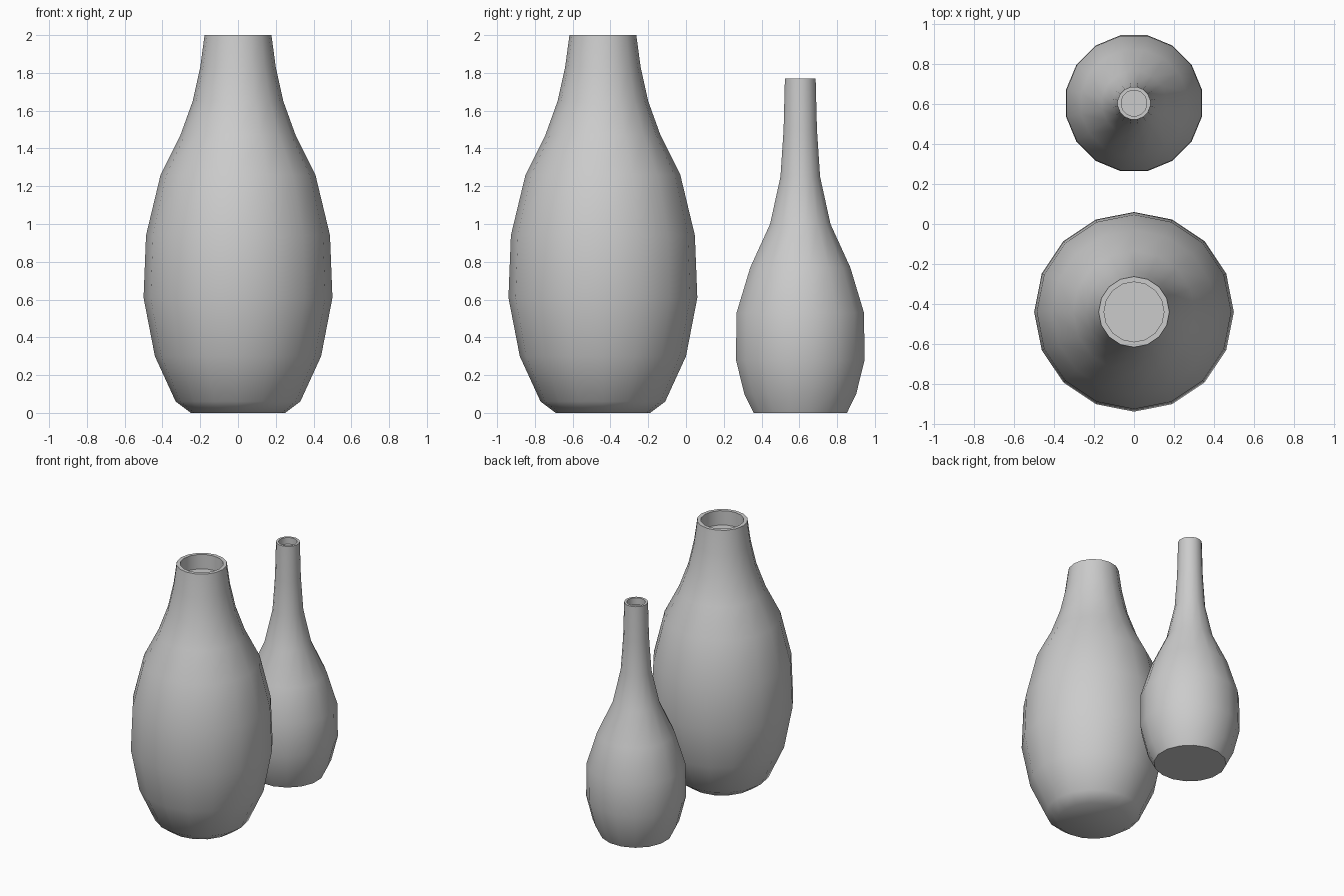
import bpy, bmesh
from math import pi, cos, sin, radians

if "Cube" in bpy.data.objects:
    bpy.data.objects.remove(bpy.data.objects["Cube"])

SIDES = 16
GREY = (0.6, 0.6, 0.6, 1)
clay = bpy.data.materials.new("grey clay")
clay.use_nodes = True
clay.diffuse_color = GREY
clay.node_tree.nodes["Principled BSDF"].inputs["Base Color"].default_value = GREY


def lathe(name, profile, y, turn):
    """Spin (radius, height) points into a closed body, base to inner floor."""
    bm = bmesh.new()
    rings = []
    for r, z in profile:
        angles = [turn + 2 * pi * i / SIDES for i in range(SIDES)]
        rings.append([bm.verts.new((r * cos(a), r * sin(a), z)) for a in angles])
    for low, high in zip(rings, rings[1:]):
        for i in range(SIDES):
            j = (i + 1) % SIDES
            bm.faces.new((low[i], low[j], high[j], high[i]))
    bm.faces.new(rings[0][::-1])
    bm.faces.new(rings[-1])
    mesh = bpy.data.meshes.new(name)
    bm.to_mesh(mesh)
    bm.free()
    mesh.materials.append(clay)
    obj = bpy.data.objects.new(name, mesh)
    obj.location.y = y
    bpy.context.collection.objects.link(obj)
    bpy.ops.object.select_all(action="DESELECT")
    obj.select_set(True)
    bpy.context.view_layer.objects.active = obj
    bpy.ops.object.shade_smooth_by_angle(angle=radians(45))


# Wide vase: outer wall, then rim and recessed mouth
lathe("large_vase", [
    (0.25, 0), (0.33, 0.06), (0.44, 0.3), (0.5, 0.61), (0.487, 0.94),
    (0.41, 1.26), (0.305, 1.47), (0.24, 1.65), (0.2, 1.83), (0.177, 2),
    (0.15, 2), (0.15, 1.89)], -0.44, 0)

# Slim bottle: turned by half a side
lathe("small_vase", [
    (0.252, 0), (0.302, 0.1), (0.347, 0.28), (0.344, 0.53), (0.27, 0.77),
    (0.163, 1), (0.107, 1.25), (0.09, 1.5), (0.083, 1.77),
    (0.065, 1.77), (0.065, 1.72)], 0.605, pi / SIDES)
